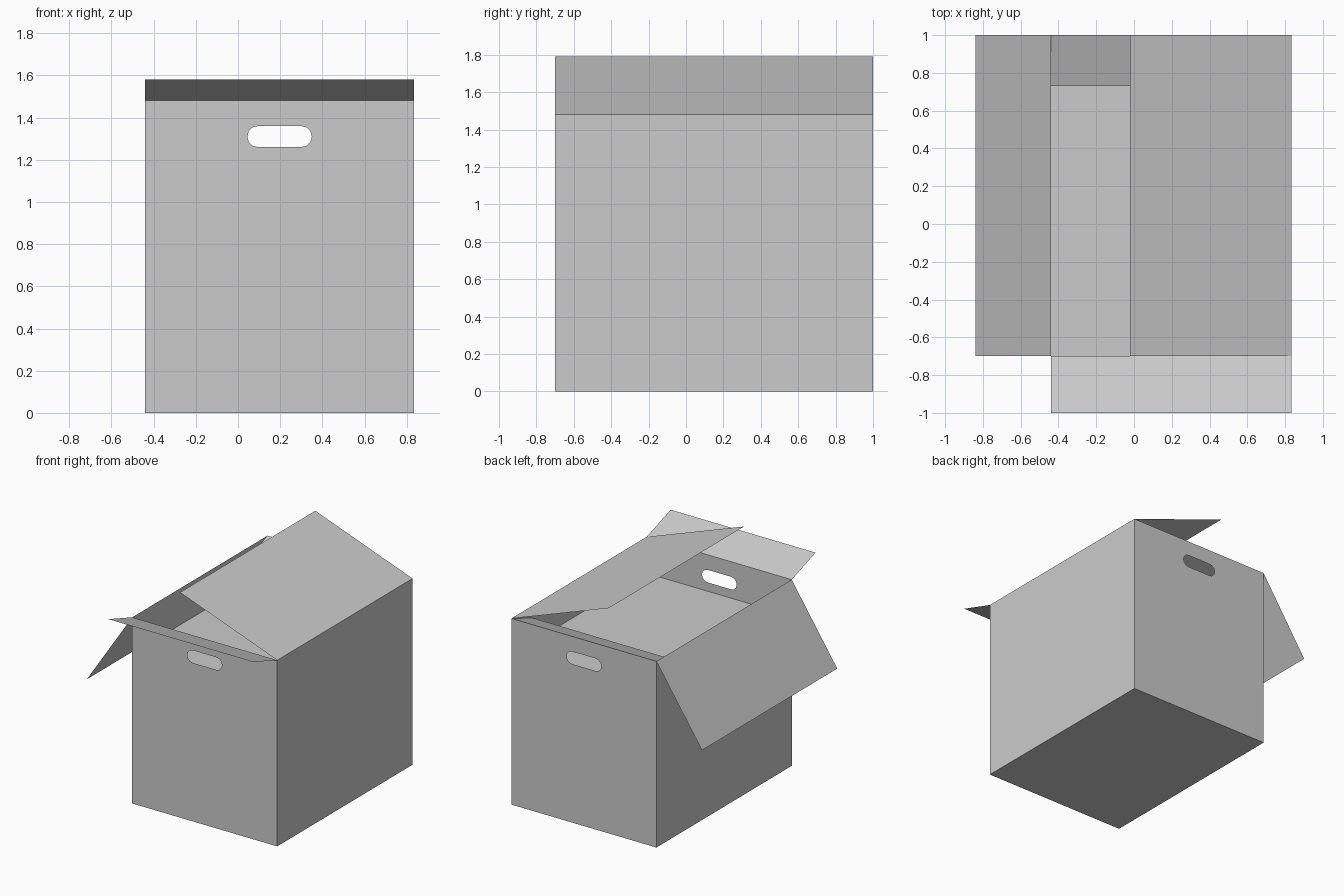
import bpy, bmesh, math
from mathutils import Vector

cube = bpy.data.objects.get("Cube")
if cube:
    bpy.data.objects.remove(cube, do_unlink=True)

# Overall box extents
X0, X1 = -0.44, 0.835
Y0, Y1 = -0.70, 1.0
TOP = 1.48
FILL = 1.19

board = bpy.data.materials.new("grey_cardboard")
board.use_nodes = True
GREY = (0.6, 0.6, 0.6, 1)
board.diffuse_color = GREY
board.node_tree.nodes["Principled BSDF"].inputs["Base Color"].default_value = GREY


def finish(name, bm):
    mesh = bpy.data.meshes.new(name)
    bm.to_mesh(mesh)
    bm.free()
    mesh.materials.append(board)
    obj = bpy.data.objects.new(name, mesh)
    bpy.context.collection.objects.link(obj)
    return obj


def panel(name, a, b, sweep):
    """Flat sheet: edge a-b swept along a vector."""
    a, b, sweep = Vector(a), Vector(b), Vector(sweep)
    bm = bmesh.new()
    bm.faces.new([bm.verts.new(p) for p in (a, b, b + sweep, a + sweep)])
    return finish(name, bm)


def slot_outline(cx, cz, half, radius, steps=6):
    """Rounded hand-hole outline in x and z."""
    points = []
    for side in (1, -1):
        for i in range(steps + 1):
            t = math.pi * (i / steps - 0.5)
            points.append((cx + side * (half - radius + radius * math.cos(t)),
                           cz + side * radius * math.sin(t)))
    return points


def wall_with_slot(name, y, outward):
    bm = bmesh.new()
    outer = [(X0, 0), (X1, 0), (X1, TOP), (X0, TOP)]
    edges = []
    for loop in (outer, slot_outline(0.197, 1.31, 0.153, 0.05)):
        verts = [bm.verts.new((x, y, z)) for x, z in loop]
        edges += [bm.edges.new((v, verts[i - 1])) for i, v in enumerate(verts)]
    bmesh.ops.triangle_fill(bm, edges=edges, use_beauty=True,
                            normal=(0, outward, 0))
    return finish(name, bm)


# Body: slotted end walls, plain side walls and floor
wall_with_slot("front_wall", Y0, -1)
wall_with_slot("back_wall", Y1, 1)
panel("left_wall", (X1, Y0, 0), (X1, Y1, 0), (0, 0, TOP))
panel("right_wall", (X0, Y1, 0), (X0, Y0, 0), (0, 0, TOP))
panel("floor", (X0, Y1, 0), (X1, Y1, 0), (0, Y0 - Y1, 0))

# Level sheet inside, below the hand holes
panel("inner_sheet", (X0, Y0, FILL), (X1, Y0, FILL), (0, Y1 - Y0, 0))

# Four top flaps, each hinged on its wall's upper edge
panel("front_flap", (X1, Y0, TOP), (X0, Y0, TOP), (0, -0.30, 0.10))
panel("back_flap", (X1, Y1, TOP), (X0, Y1, TOP), (0, -0.27, -0.10))
panel("left_flap", (X1, Y0, TOP), (X1, Y1, TOP), (-0.855, 0, 0.31))
panel("right_flap", (X0, Y0, TOP), (X0, Y1, TOP), (-0.40, 0, -0.60))
